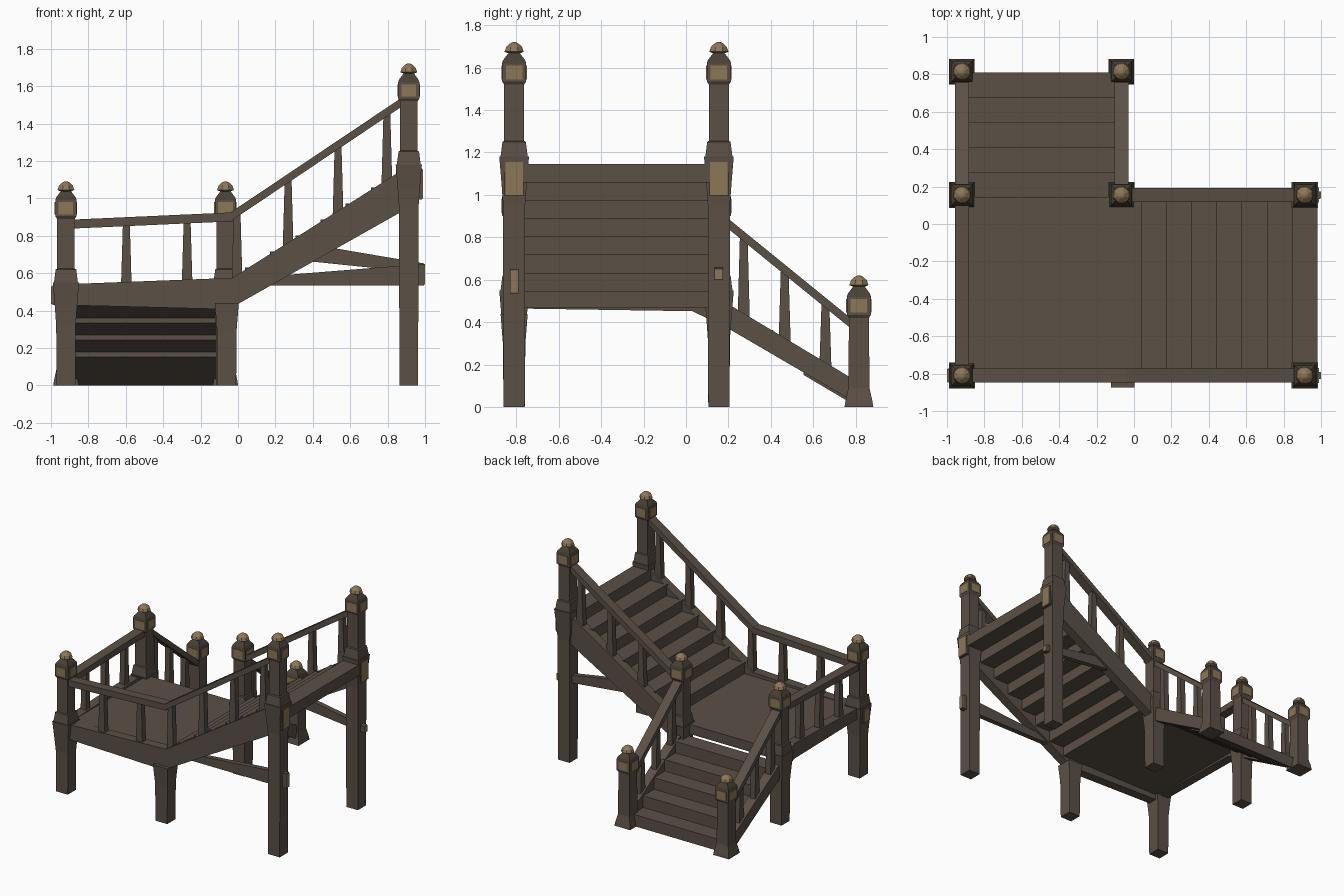
import bpy, bmesh, math

if "Cube" in bpy.data.objects:
    bpy.data.objects.remove(bpy.data.objects["Cube"])


def material(name, rgb):
    m = bpy.data.materials.new(name)
    m.diffuse_color = (*rgb, 1)
    m.use_nodes = True
    m.node_tree.nodes["Principled BSDF"].inputs["Base Color"].default_value = m.diffuse_color
    return m


WOOD = material("brown wood", (0.105, 0.08, 0.061))
DARK = material("dark wood", (0.065, 0.052, 0.038))
TAN = material("tan end grain", (0.27, 0.185, 0.095))


def finish(name, bm, mat):
    bmesh.ops.recalc_face_normals(bm, faces=bm.faces)
    me = bpy.data.meshes.new(name)
    bm.to_mesh(me)
    bm.free()
    me.materials.append(mat)
    ob = bpy.data.objects.new(name, me)
    bpy.context.collection.objects.link(ob)
    return ob


def prism(name, axis, pts, c, half, mat=WOOD):
    """Extrude a (horizontal, z) outline along axis, centred on c."""
    bm = bmesh.new()
    rings = []
    for s in (c - half, c + half):
        rings.append([bm.verts.new((s, u, z) if axis == "x" else (u, s, z)) for u, z in pts])
    a, b = rings
    bm.faces.new(a)
    bm.faces.new(b[::-1])
    for i in range(len(a)):
        j = (i + 1) % len(a)
        bm.faces.new((a[i], b[i], b[j], a[j]))
    return finish(name, bm, mat)


def box(name, x0, x1, y0, y1, z0, z1, mat=WOOD):
    return prism(name, "y", [(x0, z0), (x1, z0), (x1, z1), (x0, z1)], (y0 + y1) / 2, (y1 - y0) / 2, mat)


def loft(name, x, y, profile, n=4, mat=WOOD):
    """Stack n-sided rings of (z, half width)."""
    bm = bmesh.new()
    rings = []
    k = 1 / math.cos(math.pi / n)
    for z, h in profile:
        rings.append([bm.verts.new((x + h * k * math.cos((i + 0.5) * 2 * math.pi / n),
                                    y + h * k * math.sin((i + 0.5) * 2 * math.pi / n), z)) for i in range(n)])
    bm.faces.new(rings[0])
    bm.faces.new(rings[-1])
    for a, b in zip(rings, rings[1:]):
        for i in range(n):
            j = (i + 1) % n
            bm.faces.new((a[i], a[j], b[j], b[i]))
    return finish(name, bm, mat)


def post(name, x, y, top, base=False):
    t = top
    # shaft with a flared foot, or a long leg below a collar
    if base:
        foot = [(0, 0.068), (0.03, 0.063), (0.09, 0.05)]
    else:
        foot = [(0, 0.05), (t - 0.77, 0.052), (t - 0.66, 0.06), (t - 0.54, 0.07),
                (t - 0.54, 0.064), (t - 0.47, 0.055), (t - 0.465, 0.047)]
    loft(name, x, y, foot + [(t - 0.2, 0.047), (t - 0.185, 0.057), (t - 0.1, 0.057)])
    # pyramid cap and faceted knob
    loft(name + "_cap", x, y, [(t - 0.1, 0.057), (t - 0.085, 0.052), (t - 0.045, 0.022)], 4, DARK)
    loft(name + "_knob", x, y, [(t - 0.052, 0.03), (t - 0.045, 0.045), (t - 0.022, 0.037),
                                (t - 0.006, 0.02), (t, 0.008)], 8, TAN)
    # tan panels on the four sides of the head
    z0, z1, p, d = t - 0.175, t - 0.11, 0.039, 0.06
    box(name + "_panel_x", x - d, x + d, y - p, y + p, z0, z1, TAN)
    box(name + "_panel_y", x - p, x + p, y - d, y + d, z0, z1, TAN)


def lerp(line, u):
    (u0, z0), (u1, z1) = line
    return z0 + (z1 - z0) * (u - u0) / (u1 - u0)


def railing(name, axis, c, rail, foot, spots):
    """Handrail under the line rail, balusters standing on the line foot."""
    (u0, z0), (u1, z1) = rail
    prism(name + "_handrail", axis, [(u0, z0 - 0.048), (u1, z1 - 0.048), (u1, z1), (u0, z0)], c, 0.037)
    for u in spots:
        b, w = lerp(foot, u) - 0.04, 0.029
        prism(name + "_baluster", axis,
              [(u - w, b), (u + w, b), (u + 0.018, lerp(rail, u) - 0.02), (u - 0.018, lerp(rail, u) - 0.02)], c, 0.022)


XL, XM, XR = -0.92, -0.067, 0.913      # post columns
YF, YM, YB = -0.81, 0.155, 0.815       # post rows
FLOOR, TOP = 0.545, 1.145

# posts
for nm, x, y, t, b in (("upper_front_post", XR, YF, 1.72, False), ("upper_back_post", XR, YM, 1.72, False),
                       ("landing_front_post", XL, YF, 1.09, False), ("landing_back_post", XL, YM, 1.09, False),
                       ("landing_corner_post", XM, YM, 1.09, False),
                       ("lower_left_post", XL, YB, 0.62, True), ("lower_right_post", XM, YB, 0.62, True)):
    post(nm, x, y, t, b)
loft("landing_front_leg", -0.06, YF, [(0, 0.05), (0.3, 0.053), (0.44, 0.064)])

# landing
box("landing_floor", XL, 0.037, YF, 0.145, 0.47, FLOOR)

# upper flight: seven solid steps
rise, run = (TOP - FLOOR) / 7, 0.1347
for k in range(7):
    x = 0.037 + k * run
    box("upper_step", x, x + run, YF + 0.02, YM - 0.02, FLOOR + k * rise, FLOOR + (k + 1) * rise)

# lower flight: stepped top, sawtooth underside
rise, run = FLOOR / 6, 0.133
pts = [(0.145, FLOOR - rise)]
for k in range(5):
    y, z = 0.145 + (k + 1) * run, FLOOR - (k + 1) * rise
    pts += [(y, z), (y, z - rise)]
for k in range(3, -1, -1):
    y, z = 0.145 + k * run + 0.01, FLOOR - (k + 1) * rise
    pts += [(y, z - 0.03)]
    if k:
        pts += [(y, z - 0.004)]
prism("lower_steps", "x", pts, (XL + XM) / 2, (XM - XL) / 2 - 0.02)

# stringers of the upper flight; the front one carries on along the landing
slope = [(-0.05, 0.407), (0.93, 0.96), (0.93, 1.185), (-0.03, 0.575)]
prism("front_stringer", "y", [(-0.95, 0.43)] + slope + [(-0.95, 0.54)], YF, 0.037)
prism("back_stringer", "y", slope, YM, 0.037)

# stringers of the lower flight; the left one carries on along the landing
slope = [(0.03, 0.452), (0.2, 0.37), (0.8, 0.02), (0.8, 0.125), (0.2, 0.485), (0.03, 0.57)]
prism("left_stringer", "x", [(YF, 0.465)] + slope + [(YF, 0.545)], XL, 0.037)
prism("right_stringer", "x", slope[1:5] + [(0.1, 0.545), (0.1, 0.42)], XM, 0.037)

# braces under the upper flight
prism("front_brace", "y", [(0.12, 0.535), (0.995, 0.535), (0.995, 0.65), (0.12, 0.58)], YF, 0.02)
prism("back_brace", "y", [(0.3, 0.672), (0.995, 0.6), (0.995, 0.652), (0.3, 0.77)], YM, 0.02)
box("front_brace_end", 0.995, 1.0, YF - 0.018, YF + 0.018, 0.54, 0.645, TAN)
box("back_brace_end", 0.995, 1.0, YM - 0.018, YM + 0.018, 0.603, 0.65, TAN)

# stringer tenons showing through the posts
for y in (YF, YM):
    box("stringer_tenon", 0.9, 0.984, y - 0.045, y + 0.045, 0.995, 1.16)
    box("stringer_tenon_end", 0.984, 0.99, y - 0.041, y + 0.041, 1.0, 1.155, TAN)
box("landing_tenon", -0.993, -0.9, YF - 0.04, YF + 0.04, 0.43, 0.535)
box("landing_tenon_end", -1.0, -0.993, YF - 0.036, YF + 0.036, 0.435, 0.53, TAN)

# railings
foot = [(-0.03, 0.575), (0.86, 1.15)]
rail = [(-0.04, 0.925), (0.9, 1.555)]
railing("front_landing", "y", YF, [(XL, 0.885), (-0.03, 0.925)], [(XL, 0.54), (-0.03, 0.575)], (-0.597, -0.272))
railing("front_stair", "y", YF, rail, foot, (-0.005, 0.268, 0.535, 0.796))
railing("back_stair", "y", YM, rail, foot, (0.268, 0.535, 0.796))
railing("left_landing", "x", XL, [(YF, 0.885), (YM, 0.91)], [(YF, 0.545), (YM, 0.56)], (-0.57, -0.33, -0.09))
for nm, x in (("lower_left", XL), ("lower_right", XM)):
    railing(nm, "x", x, [(0.16, 0.92), (0.8, 0.4)], [(0.2, 0.485), (0.8, 0.125)], (0.272, 0.465, 0.657))
